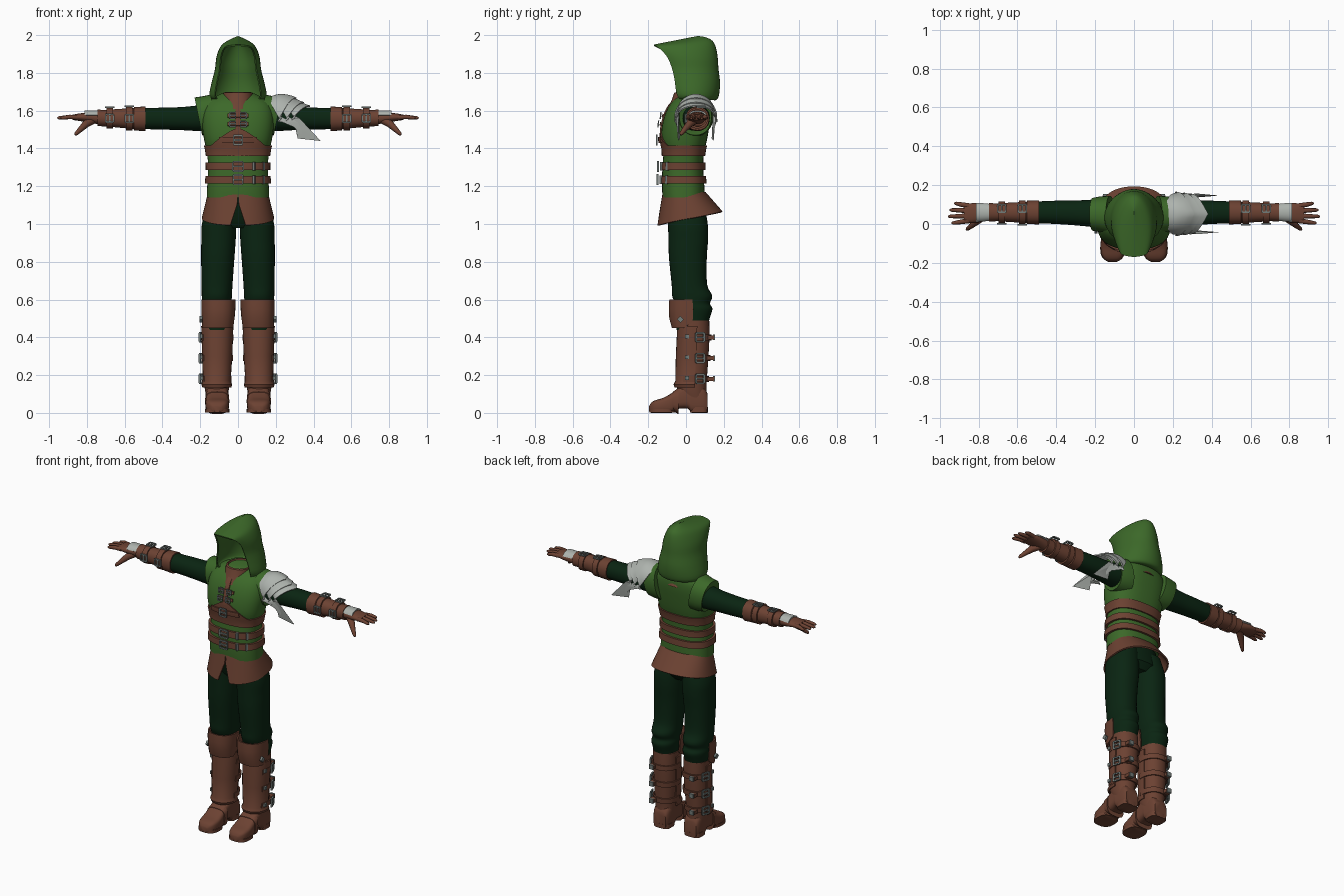
import bpy, bmesh, math
from mathutils import Matrix, Vector

if "Cube" in bpy.data.objects:
    bpy.data.objects.remove(bpy.data.objects["Cube"])

TAU = math.tau


def material(name, *rgb):
    m = bpy.data.materials.new(name)
    m.use_nodes = True
    m.diffuse_color = (*rgb, 1)
    m.node_tree.nodes["Principled BSDF"].inputs["Base Color"].default_value = (*rgb, 1)
    return m


GREEN = material("leaf green cloth", .045, .14, .022)
DARK = material("dark green cloth", .003, .018, .006)
LEATHER = material("brown leather", .15, .054, .032)
STEEL = material("pale steel", .42, .45, .42)
BUCKLE = material("buckle metal", .17, .2, .19)


def finish(name, bm, mat, pair):
    bmesh.ops.recalc_face_normals(bm, faces=bm.faces)
    me = bpy.data.meshes.new(name)
    bm.to_mesh(me)
    bm.free()
    me.materials.append(mat)
    me.polygons.foreach_set("use_smooth", [True] * len(me.polygons))
    me.set_sharp_from_angle(angle=math.radians(40))
    ob = bpy.data.objects.new(name, me)
    bpy.context.collection.objects.link(ob)
    if pair:
        ob.modifiers.new("both sides", 'MIRROR').use_mirror_merge = False
    return ob


def loft(name, rows, mat, closed=True, caps=True, thick=0, pair=False):
    """Skin a list of point rows."""
    bm = bmesh.new()
    grid = [[bm.verts.new(p) for p in r] for r in rows]
    for a, b in zip(grid, grid[1:]):
        n = len(a)
        for i in range(n if closed else n - 1):
            j = (i + 1) % n
            bm.faces.new((a[i], a[j], b[j], b[i]))
    if closed and caps:
        bm.faces.new(grid[0])
        bm.faces.new(grid[-1])
    bmesh.ops.remove_doubles(bm, verts=bm.verts, dist=1e-5)
    if thick:
        bmesh.ops.recalc_face_normals(bm, faces=bm.faces)
        bmesh.ops.solidify(bm, geom=bm.faces[:], thickness=thick)
    return finish(name, bm, mat, pair)


def smooth(rows, k=4):
    """Resample a table of sections along a smooth curve."""
    out = []
    for i in range(len(rows) - 1):
        a, b, c, d = (Vector(rows[min(max(j, 0), len(rows) - 1)]) for j in range(i - 1, i + 3))
        for s in range(k):
            t = s / k
            out.append((b * 2 + (c - a) * t + (a * 2 - b * 5 + c * 4 - d) * t * t
                        + (b * 3 - a - c * 3 + d) * t ** 3) / 2)
    return out + [Vector(rows[-1])]


def at(rows, t):
    """Section of a table at a given first value."""
    for a, b in zip(rows, rows[1:]):
        if t <= b[0]:
            return Vector(a).lerp(Vector(b), (t - a[0]) / (b[0] - a[0]))
    return Vector(rows[-1])


def power(v, p):
    return math.copysign(abs(v) ** (2 / p), v)


def oval(ru, rv, p=2.2, n=32, lo=0, hi=TAU):
    full = hi - lo > TAU - .01
    angles = [lo + (hi - lo) * i / (n if full else n - 1) for i in range(n)]
    return [(ru * power(math.cos(a), p), rv * power(math.sin(a), p)) for a in angles]


def ring_z(s, off=0, **k):
    return [(s[1] + u, s[2] + v, s[0]) for u, v in oval(s[3] + off, s[4] + off, **k)]


def ring_x(s, off=0, **k):
    return [(s[0], s[1] + u, s[2] + v) for u, v in oval(s[3] + off, s[4] + off, **k)]


def tube(name, pts, radii, mat, pair=True):
    pts = [Vector(p) for p in pts]
    rows = []
    for i, (p, r) in enumerate(zip(pts, radii)):
        q = (pts[min(i + 1, len(pts) - 1)] - pts[max(i - 1, 0)]).to_track_quat('Z', 'Y')
        rows.append([p + q @ Vector((u, v, 0)) for u, v in oval(r, r, n=10)])
    return loft(name, rows, mat, pair=pair)


def block(loc, size, along=(1, 0, 0), normal=(0, 0, 1)):
    x, z = Vector(along).normalized(), Vector(normal).normalized()
    turn = Matrix((x, z.cross(x), z)).transposed().to_4x4()
    return Matrix.Translation(loc) @ turn @ Matrix.Diagonal((*size, 1))


def boxes(name, parts, mat, pair=False):
    bm = bmesh.new()
    for m in parts:
        bmesh.ops.create_cube(bm, size=1, matrix=m)
    return finish(name, bm, mat, pair)


def buckle(loc, along, normal, w=.045, h=.045, t=.009):
    m = block(loc, (1, 1, 1), along, normal)
    bars = [(w / 2, 0, t, h), (-w / 2, 0, t, h), (0, h / 2, w, t), (0, -h / 2, w, t), (0, 0, w, t)]
    return [m @ Matrix.Translation((x, y, 0)) @ Matrix.Diagonal((a, b, t, 1)) for x, y, a, b in bars]


# Vest
TP = 2.5
torso = smooth([(1.14, 0, -.012, .165, .112), (1.2, 0, -.015, .163, .112), (1.3, 0, -.017, .158, .108),
                (1.38, 0, -.012, .165, .108), (1.45, 0, -.01, .18, .122), (1.53, 0, 0, .19, .125),
                (1.6, 0, .015, .185, .118), (1.65, 0, .03, .16, .1), (1.69, 0, .045, .09, .07)])
loft("vest", [ring_z(s, p=TP, n=48) for s in torso], GREEN)
caps = [(.14, .045, 1.575, .1, .11), (.19, .05, 1.57, .092, .105), (.228, .05, 1.57, .085, .1), (.222, .05, 1.57, .07, .075)]
loft("vest_shoulder_caps", [[(x + .2 * (z - 1.66), y, z) for x, y, z in ring_x(s)] for s in caps], GREEN, pair=True)


def torso_band(name, lo, hi, off):
    rows = []
    for step in (0, 0, 1, 2, 3, 4, 4):
        o = off if 0 < len(rows) < 6 else -.01
        row = []
        for i in range(64):
            a = TAU * i / 64
            z = lo + (hi(a) - lo) * step / 4
            s = at(torso, z)
            row.append(((s[3] + o) * power(math.cos(a), TP), s[2] + (s[4] + o) * power(math.sin(a), TP), z))
        rows.append(row)
    loft(name, rows, LEATHER, caps=False)


def front_y(x, z):
    s = at(torso, z)
    return s[2] - s[4] * (1 - min(1, abs(x) / s[3]) ** TP) ** (1 / TP)


def front_plate(name, w, z0, z1, off, mat=LEATHER):
    rows = [[(w * i / 5, front_y(w * i / 5, z) - off, z) for i in range(-5, 6)]
            for z in (z0 + (z1 - z0) * j / 5 for j in range(6))]
    loft(name, rows, mat, closed=False, thick=.008)


# Leather bands, straps and buckles of the vest
torso_band("chest_band", 1.36,
           lambda a: 1.415 + (max(0, .095 * (1 - abs(math.cos(a)) / .75)) if math.sin(a) < 0 else 0), .008)
torso_band("upper_belt", 1.285, lambda a: 1.325, .013)
torso_band("lower_belt", 1.215, lambda a: 1.255, .013)
front_plate("chest_seam", .014, 1.49, 1.66, .008)
front_plate("chest_buckle_strap", .1, 1.43, 1.46, .016)
metal = []
for z in (1.53, 1.575):
    front_plate("chest_lace_strap", .055, z - .009, z + .009, .014)
    for x in (-.028, .028):
        metal += buckle((x, front_y(x, z) - .022, z), (1, 0, 0), (0, -1, .1), .03, .03, .007)
for z, w in ((1.235, .05), (1.305, .055), (1.445, .045)):
    metal += buckle((0, front_y(0, z) - .024, z), (1, 0, 0), (0, -1, 0), w, .048)
for z in (1.235, 1.305):
    for x in (.085, .135):
        metal.append(block((x, front_y(x, z) - .014, z), (.012, .044, .014), (1, -.5 * x / .1, 0), (-.5 * x / .1, -1, 0)))
boxes("vest_buckles", metal, BUCKLE)

# Collar and hood
collar = [(1.61, 0, .02, .088, .122), (1.65, 0, .02, .082, .098), (1.695, 0, .02, .078, .082),
          (1.698, 0, .02, .068, .072), (1.665, 0, .02, .055, .06)]
loft("collar", [ring_z(s) for s in collar], LEATHER)
hood = smooth([(1.67, 1.665, 0, .11, .1), (1.66, 1.655, -.03, .155, .138), (1.69, 1.68, -.05, .174, .152),
               (1.76, 1.75, -.06, .18, .138), (1.82, 1.82, -.073, .172, .122), (1.88, 1.88, -.097, .168, .115),
               (1.92, 1.935, -.13, .158, .1), (1.94, 1.97, -.155, .14, .08), (1.947, 1.99, -.165, .1, .045),
               (1.95, 1.995, -.17, .06, 0)], 3)
rows, OPEN = [], 2.2
for zf, zb, yf, yb, w in hood:
    row = []
    for i in range(-16, 17):
        a = OPEN * i / 16
        t = (math.cos(a) - math.cos(OPEN)) / (1 - math.cos(OPEN))
        row.append((w * math.sin(a), yf + (yb - yf) * t, zf + (zb - zf) * t))
    rows.append(row)
loft("hood", rows, GREEN, closed=False, thick=.008)

# Skirt, split at the front
rows = []
for j in range(9):
    t = j / 8
    gap = .01 + .16 * max(0, t - .35) / .65
    row = []
    for i in range(49):
        a = -TAU / 4 + gap + (TAU - 2 * gap) * i / 48
        hem = 1.03 + .037 * math.sin(a)
        row.append(((.158 + .034 * t) * power(math.cos(a), 2.3),
                    -.01 + .03 * t + (.113 + .06 * t) * power(math.sin(a), 2.3), 1.17 + (hem - 1.17) * t))
    rows.append(row)
loft("skirt", rows, LEATHER, closed=False, thick=.01)

# Trousers
hips = [(.98, 0, .01, .1, .07), (1.02, 0, .01, .15, .1), (1.16, 0, -.01, .148, .1)]
loft("trouser_hips", [ring_z(s) for s in hips], DARK)
legs = smooth([(.44, .11, .03, .07, .08), (.5, .112, .035, .074, .09), (.55, .112, .04, .079, .1),
               (.58, .112, .034, .077, .093), (.62, .112, .033, .08, .106), (.68, .111, .018, .082, .094),
               (.82, .107, .01, .088, .1), (.92, .103, .012, .091, .105), (1.0, .1, .01, .091, .105), (1.1, .085, 0, .08, .098)])
loft("trouser_legs", [ring_z(s) for s in legs], DARK, pair=True)

# Boots with shin and knee guards
boot = smooth([(.07, .11, .045, .055, .065), (.13, .112, .03, .064, .078), (.2, .112, .032, .068, .08),
               (.3, .11, .036, .073, .083), (.4, .109, .04, .075, .084), (.49, .11, .045, .077, .078)])
loft("boot_shafts", [ring_z(s) for s in boot], LEATHER, pair=True)
FRONT = dict(lo=-3.3, hi=.16)
loft("shin_guards", [ring_z(at(boot, z), off, n=17, **FRONT) for z, off in
                     ((.135, .012), (.15, .016), (.17, .007), (.3, .007), (.46, .009))],
     LEATHER, closed=False, thick=.008, pair=True)
knee = [(.45, .107, .012, .084, .088), (.5, .105, .015, .088, .105), (.55, .104, .015, .091, .108), (.6, .103, .012, .092, .102)]
rows = [[(x, y, z + max(0, y) * (.9 if z < .5 else 0)) for x, y, z in ring_z(s, p=2.4, n=10, **FRONT)] for s in knee]
loft("knee_guards", rows, LEATHER, closed=False, thick=.009, pair=True)

# Feet: height, arch and half width along the sole
feet = smooth([(.115, 0, .1, .044), (.09, 0, .14, .054), (.03, 0, .16, .058), (.01, .022, .16, .058),
               (-.05, .02, .125, .057), (-.075, 0, .105, .06), (-.12, 0, .08, .062), (-.16, 0, .068, .056),
               (-.183, 0, .055, .042), (-.195, .008, .036, .022)], 3)
loft("boot_feet", [[(.11 + u, y, (lo + hi) / 2 + v) for u, v in oval(w, (hi - lo) / 2, p=3.6, n=28)]
                   for y, lo, hi, w in feet], LEATHER, pair=True)
loft("boot_soles", [ring_z((z, .11, -.125, .064, .069), p=2.6) for z in (.001, .02)], LEATHER, pair=True)
loft("boot_heels", [ring_z((z, .11, .068, .055, .048), p=3.5) for z in (.001, .03)], LEATHER, pair=True)
loft("instep_straps", [[(.11 + u, y, .062 + v) for u, v in oval(.064, h, p=3)]
                       for y, h in ((-.07, .03), (-.07, .05), (-.04, .069), (-.04, .04))], LEATHER, pair=True)

# Boot straps
metal, ends = [], []
for z in (.18, .29, .4):
    rows = [ring_z(at(boot, z + d), .011, n=21, lo=-.5, hi=3.3) for d in (-.016, .016)]
    loft("boot_strap", rows, LEATHER, closed=False, thick=.008, pair=True)
    metal += buckle((.195, .075, z), (-.35, 1, 0), (1, .35, 0), .045, .046)
    metal.append(block((.192, .005, z + .005), (.014, .02, .02)))
    metal.append(block((.145, .148, z), (.03, .012, .028)))
    ends.append(block((.145, .13, z), (.036, .035, .022)))
metal.append(block((.196, -.03, .495), (.014, .025, .025), (1, 0, 0), (0, 1, 1)))
boxes("boot_buckles", metal, BUCKLE, True)
boxes("boot_strap_ends", ends, LEATHER, True)

# Sleeves and bracers
sleeve = smooth([(.14, .052, 1.565, .078, .07), (.22, .055, 1.56, .07, .067), (.3, .057, 1.558, .064, .061),
                 (.4, .06, 1.558, .06, .058), (.52, .06, 1.558, .055, .055)])
loft("sleeves", [ring_x(s) for s in sleeve], DARK, pair=True)
bracer = [(.49, .06, 1.557, .062, .065), (.55, .06, 1.557, .06, .062), (.553, .06, 1.558, .054, .055),
          (.64, .06, 1.56, .05, .049), (.7, .06, 1.56, .045, .043), (.745, .06, 1.562, .048, .044)]
loft("bracers", [ring_x(s) for s in bracer], LEATHER, pair=True)
metal = []
for x in (.575, .68):
    s = at(bracer, x)
    loft("bracer_strap", [ring_x((x + d, *s[1:]), o) for d, o in
                          ((-.017, -.01), (-.017, .009), (.017, .009), (.017, -.01))], LEATHER, caps=False, pair=True)
    metal += buckle((x, s[1] + .02, s[2] + s[4] + .012), (0, 1, 0), (0, 0, 1), .04, .042, .008)
    metal += buckle((x, s[1] - s[3] - .012, s[2]), (0, 0, 1), (0, -1, 0), .04, .042, .008)
boxes("bracer_buckles", metal, BUCKLE, True)

# Gloves
palm = smooth([(.73, .06, 1.56, .038, .033), (.77, .06, 1.562, .044, .029), (.82, .057, 1.565, .051, .023), (.875, .055, 1.565, .047, .014)])
loft("glove_palms", [ring_x(s, n=20) for s in palm], LEATHER, pair=True)
for y, tip, spread in ((.094, .925, .012), (.068, .95, .004), (.042, .957, -.003), (.017, .94, -.012)):
    tube("glove_finger", [(.85, y, 1.565), (.89, y + spread / 2, 1.567), (tip - .01, y + spread, 1.562),
                          (tip, y + spread, 1.561)], (.013, .012, .009, .004), LEATHER)
tube("glove_thumb", [(.77, .045, 1.55), (.805, .018, 1.53), (.835, -.008, 1.5), (.857, -.025, 1.478),
                     (.862, -.029, 1.472)], (.022, .02, .014, .01, .005), LEATHER)
loft("hand_plates", [ring_x((x, .06, 1.562, r, .04), n=11, lo=.35, hi=2.8) for x, r in ((.742, .046), (.78, .05), (.812, .052))],
     STEEL, closed=False, thick=.008, pair=True)

# Layered pauldron on the left shoulder
crest = smooth([(.16, 1.672), (.22, 1.688), (.28, 1.678), (.33, 1.652), (.385, 1.628)])
for k, (x0, x1) in enumerate(((.16, .31), (.2, .35), (.24, .382))):
    rows = []
    for j in range(9):
        row = []
        for i in range(-12, 13):
            a = 1.83 * i / 12
            side = abs(i / 12)
            start, stop = x0 + .07 * side ** 2, x1 - .1 * side
            x = start + (stop - start) * j / 8
            top = at(crest, x0 + (x1 - x0) * j / 8)[1] - .004 * k
            flare = .006 * (j / 8) ** 3
            row.append((x, .052 + (.107 - .005 * k + flare) * math.sin(a), 1.57 + (top + flare - 1.57) * math.cos(a)))
        rows.append(row)
    loft("pauldron_layer", rows, STEEL, closed=False, thick=.007)
